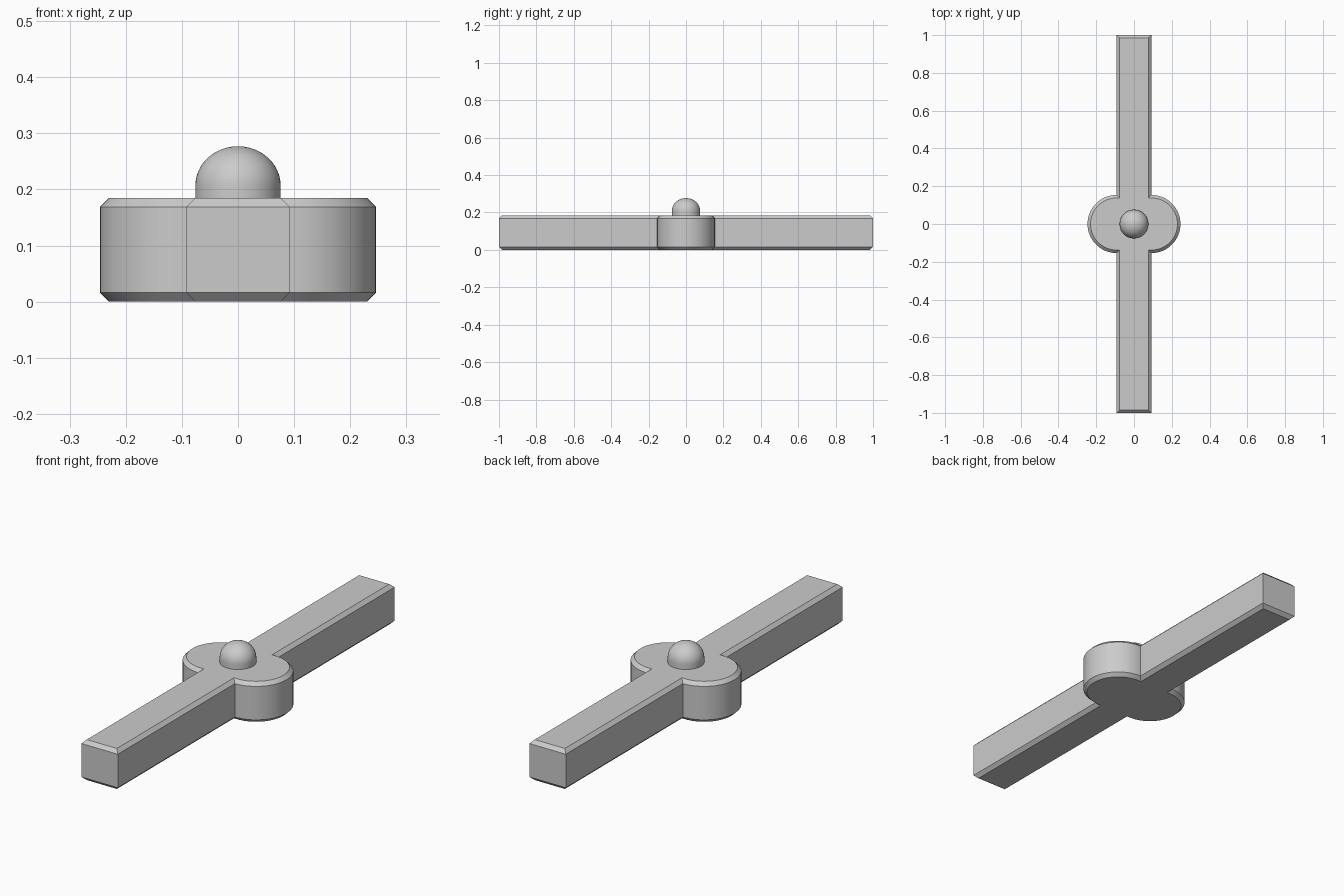
import bpy, bmesh, math

if "Cube" in bpy.data.objects:
    bpy.data.objects.remove(bpy.data.objects["Cube"])

grey = bpy.data.materials.new("plain grey")
grey.use_nodes = True
grey.diffuse_color = (0.6, 0.6, 0.6, 1)
grey.node_tree.nodes["Principled BSDF"].inputs["Base Color"].default_value = (0.6, 0.6, 0.6, 1)

HALF_WIDTH, HALF_LENGTH, LOBE = 0.092, 1.0, 0.154
HEIGHT, CHAMFER, STEPS = 0.185, 0.016, 32


def finish(name, bm):
    """Turn a bmesh into a grey object with sharp edges kept."""
    bmesh.ops.recalc_face_normals(bm, faces=bm.faces)
    mesh = bpy.data.meshes.new(name)
    bm.to_mesh(mesh)
    bm.free()
    mesh.materials.append(grey)
    obj = bpy.data.objects.new(name, mesh)
    bpy.context.collection.objects.link(obj)
    bpy.ops.object.select_all(action='DESELECT')
    obj.select_set(True)
    bpy.context.view_layer.objects.active = obj
    bpy.ops.object.shade_smooth_by_angle(angle=math.radians(30))
    return obj


def outline(inset):
    """Bar with a round lobe on each side, pulled in by the inset."""
    x, y, r = HALF_WIDTH - inset, HALF_LENGTH - inset, LOBE - inset
    side = [(x, -y), (x, -r)]
    for i in range(STEPS + 1):
        a = math.pi * (i / STEPS - 0.5)
        if inset or 0 < i < STEPS:
            side.append((HALF_WIDTH + r * math.cos(a), r * math.sin(a)))
    side += [(x, r), (x, y)]
    return side + [(-px, -py) for px, py in side]


def bridge(bm, rings):
    for low, high in zip(rings, rings[1:]):
        n = len(low)
        for i in range(n):
            j = (i + 1) % n
            bm.faces.new((low[i], low[j], high[j], high[i]))


# Chamfered bar with side lobes
bm = bmesh.new()
rings = []
for inset, z in ((CHAMFER, 0), (0, CHAMFER), (0, HEIGHT - CHAMFER), (CHAMFER, HEIGHT)):
    # the outer rings repeat the lobe ends so every ring matches
    pts = outline(inset or 1e-7)
    rings.append([bm.verts.new((x, y, z)) for x, y in pts])
bridge(bm, rings)
bm.faces.new(rings[0])
bm.faces.new(rings[-1])
bmesh.ops.remove_doubles(bm, verts=bm.verts, dist=1e-5)
finish("handle_bar", bm)

# Round-topped centre button
bm = bmesh.new()
RADIUS, SPRING, TOP = 0.076, 0.207, 0.277
profile = [(RADIUS, HEIGHT - 0.01)]
for i in range(12):
    a = math.pi / 2 * i / 12
    profile.append((RADIUS * math.cos(a), SPRING + (TOP - SPRING) * math.sin(a)))
rings = [[bm.verts.new((r * math.cos(math.tau * k / 48), r * math.sin(math.tau * k / 48), z))
          for k in range(48)] for r, z in profile]
bridge(bm, rings)
tip = bm.verts.new((0, 0, TOP))
for k in range(48):
    bm.faces.new((rings[-1][k], rings[-1][(k + 1) % 48], tip))
bm.faces.new(rings[0])
finish("centre_button", bm)
